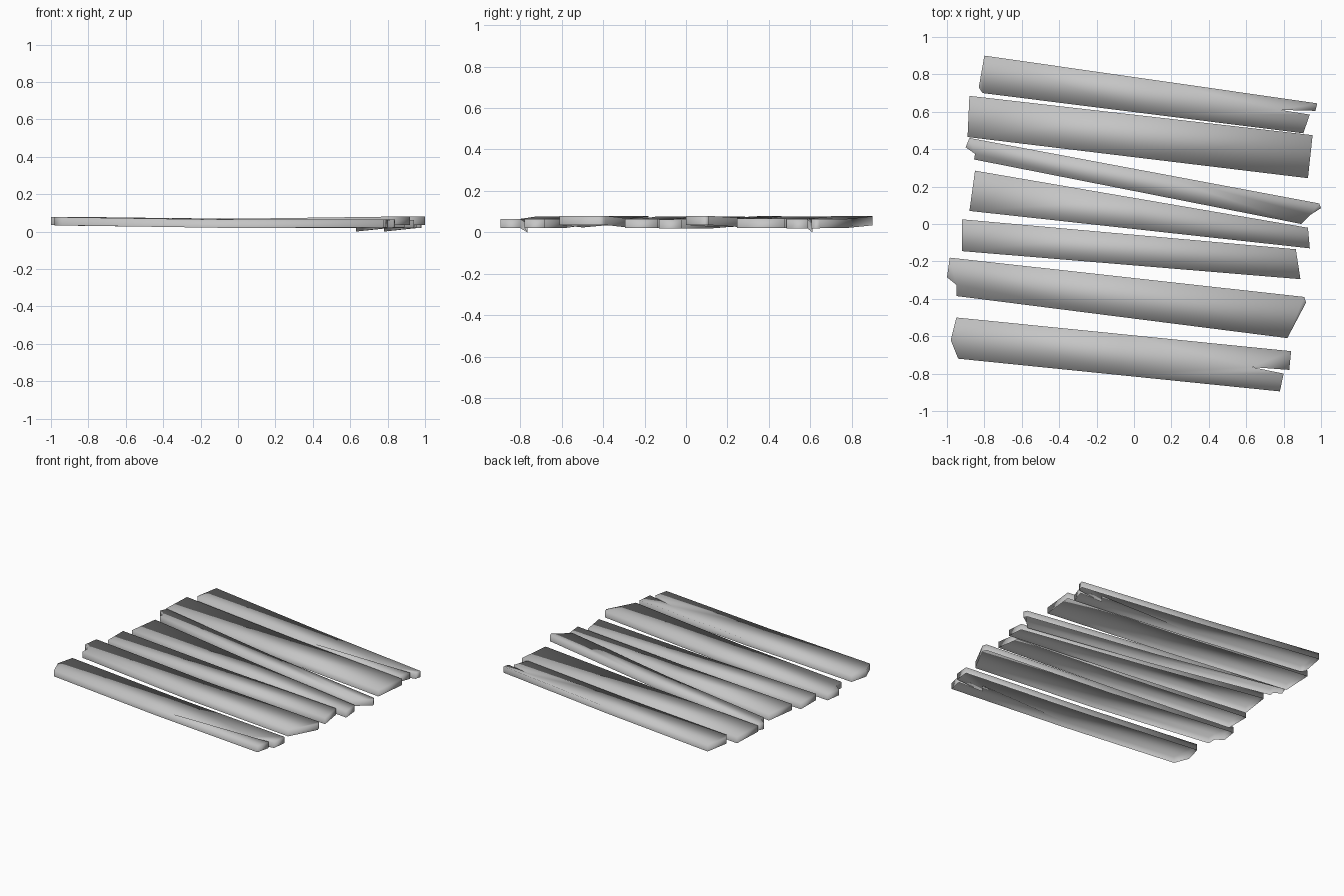
import bpy
import bmesh

default_cube = bpy.data.objects.get("Cube")
if default_cube:
    bpy.data.objects.remove(default_cube, do_unlink=True)

THICKNESS = 0.044

# One plain grey for every board
grey = bpy.data.materials.new("plain_grey")
grey.use_nodes = True
colour = (0.56, 0.56, 0.56, 1.0)
grey.diffuse_color = colour
shader = next(n for n in grey.node_tree.nodes if n.type == "BSDF_PRINCIPLED")
shader.inputs["Base Color"].default_value = colour


def make_board(name, left_end, right_end, heights, notch=None):
    """Sagging board, open underneath; both ends are listed from back to front.
    heights: top at the left end, the middle and the right end.
    notch: index of the right-end point where the board is split."""
    bm = bmesh.new()
    left_z, middle_z, right_z = heights
    left = [bm.verts.new((x, y, left_z)) for x, y in left_end]
    right = [bm.verts.new((x, y, right_z)) for x, y in right_end]
    back_mid = bm.verts.new((left[0].co + right[0].co) / 2)
    front_mid = bm.verts.new((left[-1].co + right[-1].co) / 2)
    for vert in (back_mid, front_mid):
        vert.co.z = middle_z

    # Top surface, bent at the middle
    bm.faces.new([front_mid, *reversed(right), back_mid][::1] if notch is None
                 else [front_mid, right[notch], back_mid])
    bm.faces.new([back_mid, *left, front_mid])
    if notch is not None:
        right[notch].co.z = THICKNESS
        bm.faces.new([right[notch], *reversed(right[:notch]), back_mid])
        bm.faces.new([front_mid, *reversed(right[notch:])])

    # Side walls hang from the outline
    rim = [edge for edge in bm.edges if edge.is_boundary]
    walls = bmesh.ops.extrude_edge_only(bm, edges=rim)["geom"]
    lower = [item for item in walls if isinstance(item, bmesh.types.BMVert)]
    bmesh.ops.translate(bm, verts=lower, vec=(0, 0, -THICKNESS))
    bmesh.ops.recalc_face_normals(bm, faces=bm.faces)
    bm.normal_update()
    top = max(bm.faces, key=lambda face: abs(face.normal.z))
    if top.normal.z < 0:
        bmesh.ops.reverse_faces(bm, faces=bm.faces)
    for face in bm.faces:
        face.smooth = True

    mesh = bpy.data.meshes.new(name)
    bm.to_mesh(mesh)
    bm.free()
    mesh.materials.append(grey)
    board = bpy.data.objects.new(name, mesh)
    bpy.context.collection.objects.link(board)
    return board


# Boards from the back of the row to the front
make_board("split_back_board",
           left_end=[(-.8, .9), (-.83, .73), (-.81, .7)],
           right_end=[(.98, .645), (.97, .605), (.78, .61), (.94, .585), (.905, .485)],
           heights=(.078, .065, .064), notch=2)

make_board("wide_back_board",
           left_end=[(-.88, .685), (-.89, .465)],
           right_end=[(.955, .475), (.93, .245)],
           heights=(.076, .064, .066))

make_board("narrow_chipped_board",
           left_end=[(-.88, .46), (-.9, .41), (-.85, .375), (-.855, .345)],
           right_end=[(.99, .11), (1, .085), (.945, .05), (.895, 0)],
           heights=(.078, .068, .08))

make_board("tapered_middle_board",
           left_end=[(-.85, .285), (-.88, .07)],
           right_end=[(.93, -.02), (.94, -.13)],
           heights=(.076, .064, .062))

make_board("straight_middle_board",
           left_end=[(-.92, .025), (-.92, -.145)],
           right_end=[(.865, -.135), (.89, -.295)],
           heights=(.076, .064, .065))

make_board("wide_chipped_board",
           left_end=[(-.985, -.18), (-1, -.285), (-.95, -.325), (-.95, -.385)],
           right_end=[(.91, -.39), (.92, -.42), (.82, -.61)],
           heights=(.078, .068, .08))

make_board("split_front_board",
           left_end=[(-.95, -.5), (-.98, -.62), (-.94, -.72)],
           right_end=[(.84, -.68), (.83, -.78), (.63, -.765), (.8, -.8), (.78, -.895)],
           heights=(.077, .064, .065), notch=2)
